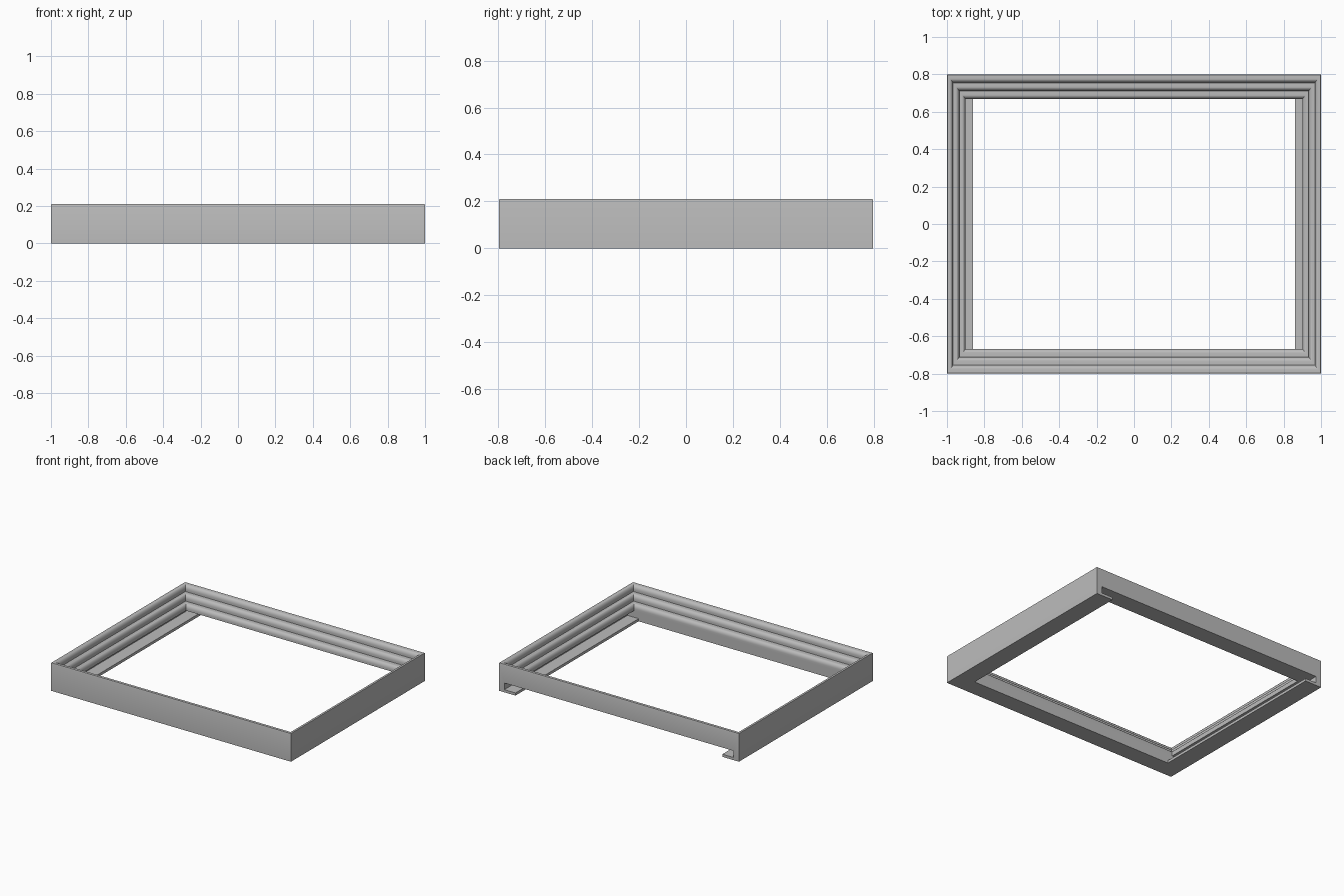
import bpy, bmesh, math

cube = bpy.data.objects.get("Cube")
if cube:
    bpy.data.objects.remove(cube, do_unlink=True)

HX, HY, H = 1.0, 0.798, 0.21      # half length, half depth, height
WX, WY = 0.10, 0.131              # moulding width on the sides, on front and back
SLOT, LEDGE = 0.07, 0.02          # slot ceiling, ledge thickness
INNER_X, SLOT_X = 0.862, 0.955    # ledge edge, slot wall

grey = bpy.data.materials.new("grey")
grey.use_nodes = True
grey.diffuse_color = (0.5, 0.5, 0.5, 1)
grey.node_tree.nodes["Principled BSDF"].inputs["Base Color"].default_value = (0.5, 0.5, 0.5, 1)


def finish(bm, name):
    bmesh.ops.recalc_face_normals(bm, faces=bm.faces)
    mesh = bpy.data.meshes.new(name)
    bm.to_mesh(mesh)
    bm.free()
    mesh.materials.append(grey)
    ob = bpy.data.objects.new(name, mesh)
    bpy.context.collection.objects.link(ob)
    return ob


def box(name, lo, hi):
    bm = bmesh.new()
    bmesh.ops.create_cube(bm, size=1)
    for v in bm.verts:
        v.co = [a if c < 0 else b for c, a, b in zip(v.co, lo, hi)]
    return finish(bm, name)


# Moulding profile: (share of width inwards, height), three rounded steps
profile = [(0, 0), (0, H - 0.008), (0.02, H)]
step, drop, arc = 1 / 3, (H - SLOT) / 3, 6
for k in range(3):
    top = H - k * drop
    for i in range(arc + 1):
        a = math.pi / 2 * i / arc
        profile.append((step * (k + 0.4 + 0.6 * math.sin(a)), top - 0.032 * (1 - math.cos(a))))
    if k < 2:
        profile.append((step * (k + 1), top - drop))
profile.append((1, 0))

# Mitred frame: the profile swept round the rectangle
bm = bmesh.new()
rings = []
for t, z in profile:
    x, y = HX - t * WX, HY - t * WY
    rings.append([bm.verts.new((sx * x, sy * y, z)) for sx, sy in ((-1, -1), (1, -1), (1, 1), (-1, 1))])
for r, ring in enumerate(rings):
    after = rings[(r + 1) % len(rings)]
    for c in range(4):
        d = (c + 1) % 4
        bm.faces.new((ring[c], ring[d], after[d], after[c]))
frame = finish(bm, "frame")


def combine(tool, operation):
    mod = frame.modifiers.new(tool.name, "BOOLEAN")
    mod.operation, mod.solver, mod.object = operation, "EXACT", tool
    tool.hide_render = True
    bpy.context.view_layer.objects.active = frame
    bpy.ops.object.modifier_apply(modifier=mod.name)
    bpy.data.objects.remove(tool, do_unlink=True)


# Slot open at the back, then a ledge along each side
combine(box("slot_cutter", (-SLOT_X, WY - HY, -0.1), (SLOT_X, 1, SLOT)), "DIFFERENCE")
for side in (-1, 1):
    xs = sorted((side * INNER_X, side * 0.975))
    combine(box("side_ledge", (xs[0], -0.7, 0), (xs[1], HY, LEDGE)), "UNION")

bpy.ops.object.select_all(action="DESELECT")
frame.select_set(True)
bpy.context.view_layer.objects.active = frame
bpy.ops.object.shade_smooth_by_angle(angle=math.radians(30))
